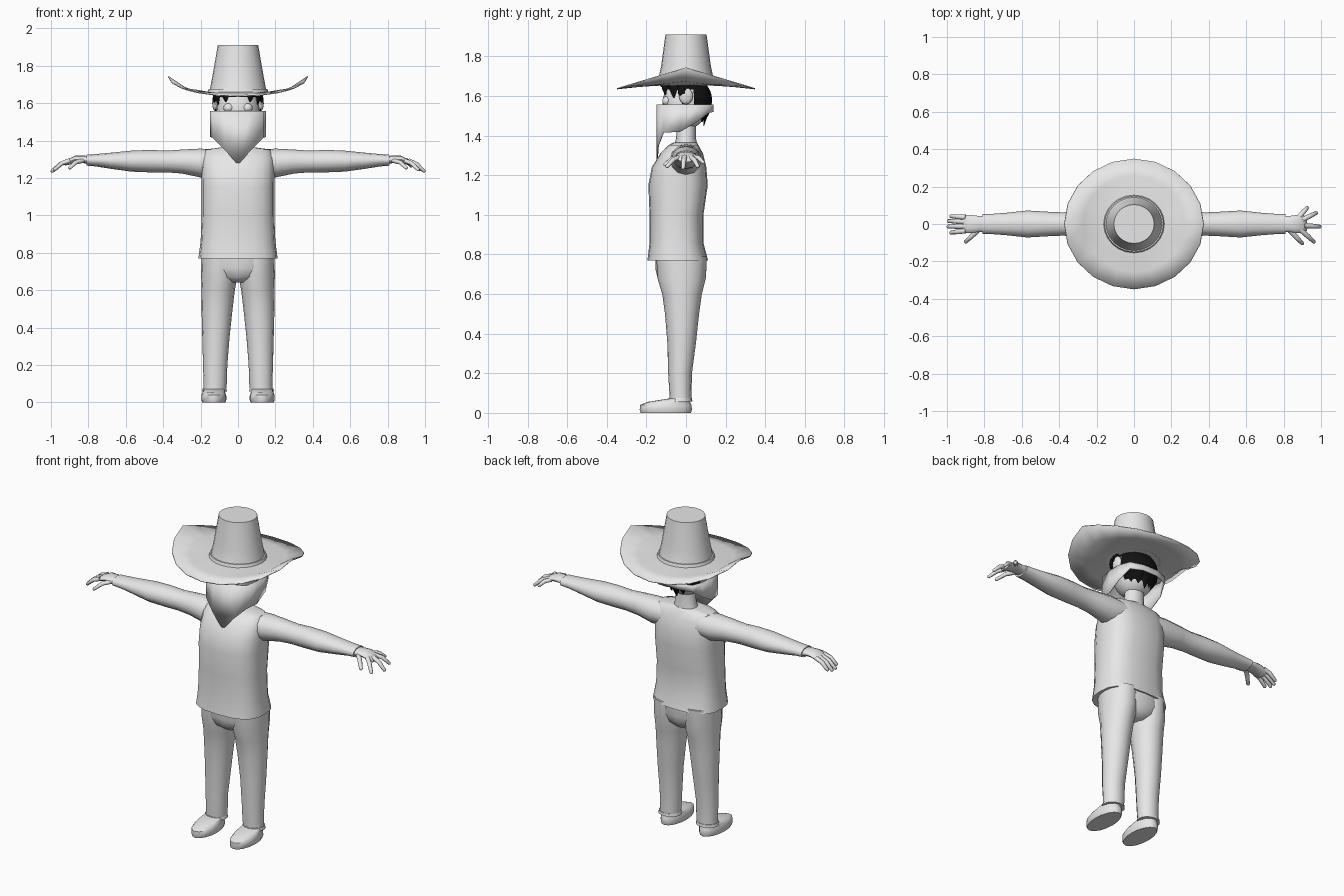
import bpy, bmesh, math
from mathutils import Vector as V

if "Cube" in bpy.data.objects:
    bpy.data.objects.remove(bpy.data.objects["Cube"])

def material(name, rgb):
    m = bpy.data.materials.new(name)
    m.diffuse_color = (*rgb, 1)
    m.use_nodes = True
    m.node_tree.nodes["Principled BSDF"].inputs["Base Color"].default_value = m.diffuse_color
    return m

grey = material("light grey", (0.8, 0.8, 0.8))
black = material("black", (0.006, 0.006, 0.006))

def finish(bm, name, mat=grey, smooth=40, recalc=True):
    if recalc:
        bmesh.ops.recalc_face_normals(bm, faces=bm.faces)
    me = bpy.data.meshes.new(name)
    bm.to_mesh(me)
    bm.free()
    ob = bpy.data.objects.new(name, me)
    bpy.context.collection.objects.link(ob)
    me.materials.append(mat)
    if smooth:
        bpy.ops.object.select_all(action='DESELECT')
        ob.select_set(True)
        bpy.context.view_layer.objects.active = ob
        bpy.ops.object.shade_smooth_by_angle(angle=math.radians(smooth))
    return ob

def loft(name, rings, segs=16, power=1.0, mat=grey, smooth=40, caps=True):
    """Skin over rings, each given as centre, half axis u, half axis v."""
    bm = bmesh.new()
    sp = lambda t: math.copysign(abs(t) ** power, t)
    loops = []
    for c, u, v in rings:
        angles = [2 * math.pi * i / segs for i in range(segs)]
        loops.append([bm.verts.new(V(c) + V(u) * sp(math.cos(a)) + V(v) * sp(math.sin(a)))
                      for a in angles])
    for a, b in zip(loops, loops[1:]):
        for i in range(segs):
            j = (i + 1) % segs
            bm.faces.new((a[i], a[j], b[j], b[i]))
    if caps:
        bm.faces.new(loops[0])
        bm.faces.new(loops[-1])
    return finish(bm, name, mat, smooth)

def upright(name, rows, **kw):
    """Rows of z, centre x, centre y, radius x, radius y."""
    return loft(name, [((x, y, z), (rx, 0, 0), (0, ry, 0)) for z, x, y, rx, ry in rows], **kw)

def tube(name, pts, radii, flat=1.0):
    """Tapered tube along a mostly level path."""
    rings = []
    for i, p in enumerate(pts):
        d = (V(pts[min(i + 1, len(pts) - 1)]) - V(pts[max(i - 1, 0)])).normalized()
        u = d.cross(V((0, 0, 1))).normalized()
        rings.append((p, u * radii[i], u.cross(d) * radii[i] * flat))
    return loft(name, rings, segs=8, smooth=60)

# Shirt, flared at the hem
upright("shirt", [(0.77, 0, -0.042, 0.212, 0.153), (0.86, 0, -0.048, 0.2, 0.136),
                  (1.0, 0, -0.048, 0.194, 0.136), (1.15, 0, -0.04, 0.194, 0.15),
                  (1.24, 0, -0.035, 0.195, 0.138), (1.31, 0, -0.022, 0.192, 0.108),
                  (1.352, 0, -0.012, 0.175, 0.075), (1.365, 0, -0.005, 0.08, 0.06)],
        segs=20, power=0.75, smooth=50)

# Trousers
upright("trouser_seat", [(0.64, 0, -0.02, 0.04, 0.08), (0.67, 0, -0.025, 0.12, 0.115),
                         (0.72, 0, -0.025, 0.18, 0.128), (0.80, 0, -0.025, 0.192, 0.128)],
        power=0.85, smooth=60)
leg = [(0.06, 0.125, -0.028, 0.06, 0.055), (0.1, 0.122, -0.028, 0.062, 0.056),
       (0.2, 0.122, -0.03, 0.065, 0.06), (0.35, 0.118, -0.022, 0.073, 0.072),
       (0.5, 0.112, -0.02, 0.083, 0.086), (0.6, 0.106, -0.02, 0.089, 0.1),
       (0.68, 0.1, -0.022, 0.097, 0.122), (0.79, 0.098, -0.022, 0.097, 0.128)]
shoe = [(0, 0.129, -0.102, 0.062, 0.127), (0.015, 0.129, -0.102, 0.067, 0.132),
        (0.04, 0.129, -0.102, 0.066, 0.13), (0.055, 0.129, -0.088, 0.06, 0.108),
        (0.072, 0.127, -0.035, 0.056, 0.055)]
cuff = [(0.058, 0.126, -0.028, 0.067, 0.06), (0.075, 0.126, -0.028, 0.063, 0.058)]

# Arm rows: x, centre z, radius y, radius z
arm = [(0.1, 1.28, 0.08, 0.07), (0.2, 1.28, 0.08, 0.077), (0.3, 1.288, 0.068, 0.064),
       (0.38, 1.288, 0.062, 0.058), (0.47, 1.29, 0.066, 0.06), (0.57, 1.29, 0.072, 0.056),
       (0.68, 1.292, 0.06, 0.043), (0.76, 1.295, 0.054, 0.033), (0.81, 1.295, 0.053, 0.029)]
palm = [(0.79, 1.295, 0.045, 0.022), (0.83, 1.3, 0.043, 0.02), (0.87, 1.3, 0.048, 0.019),
        (0.91, 1.285, 0.046, 0.016), (0.925, 1.277, 0.036, 0.01)]
# Finger rows: root x, root y, tip x, tip y, tip z
spread = [(0.88, 0.035, 0.93, 0.092, 1.26), (0.9, 0.022, 0.98, 0.062, 1.24),
          (0.91, -0.008, 1.0, -0.015, 1.232), (0.89, -0.03, 0.968, -0.1, 1.24),
          (0.83, -0.03, 0.905, -0.11, 1.25)]
closed = [(0.9, 0.036, 0.985, 0.042, 1.24), (0.9, 0.012, 0.998, 0.016, 1.232),
          (0.9, -0.012, 1.0, -0.014, 1.232), (0.9, -0.036, 0.985, -0.047, 1.24),
          (0.83, -0.03, 0.905, -0.1, 1.25)]

for side, s, fingers in (("right", 1, spread), ("left", -1, closed)):
    flip = lambda rows: [(z, s * x, y, rx, ry) for z, x, y, rx, ry in rows]
    upright(side + "_trouser_leg", flip(leg), smooth=60)
    upright(side + "_shoe", flip(shoe), smooth=50)
    upright(side + "_trouser_cuff", flip(cuff))
    for name, rows in (("_sleeve", arm), ("_palm", palm)):
        loft(side + name, [((s * x, 0, z), (0, ry, 0), (0, 0, rz)) for x, z, ry, rz in rows],
             segs=12, smooth=60)
    for k, (x0, y0, x1, y1, z1) in enumerate(fingers):
        root, tip = V((s * x0, y0, 1.293)), V((s * x1, y1, z1))
        mid = (root + tip) / 2 + V((0, 0, 0.012))
        tube(f"{side}_finger_{k + 1}", [root, mid, tip.lerp(mid, 0.1), tip],
             [0.014, 0.013, 0.01, 0.004], 0.9)

# Neck and head
upright("neck", [(1.33, 0, 0.0, 0.085, 0.062), (1.39, 0, 0.0, 0.06, 0.05),
                 (1.5, 0, 0.005, 0.055, 0.048)], segs=12)

def ball(name, loc, size, mat=grey, segs=20, rings=14, keep=None):
    bm = bmesh.new()
    bmesh.ops.create_uvsphere(bm, u_segments=segs, v_segments=rings, radius=1)
    for v in bm.verts:
        v.co = V([v.co[i] * size[i] + loc[i] for i in range(3)])
    if keep:
        gone = [f for f in bm.faces if not keep(f.calc_center_median())]
        bmesh.ops.delete(bm, geom=gone, context='FACES')
    return finish(bm, name, mat, 60, recalc=False)

ball("head", (0, -0.005, 1.56), (0.115, 0.115, 0.13))
ball("hair", (0, 0.0, 1.58), (0.134, 0.132, 0.125), black,
     keep=lambda c: c.z > 1.645 or (c.y > 0.025 and c.z > 1.49))
for s in (-1, 1):
    ball("eye", (s * 0.05, -0.098, 1.575), (0.028, 0.022, 0.024), segs=12, rings=8)
    ball("ear", (s * 0.122, 0.0, 1.6), (0.016, 0.035, 0.042), segs=12, rings=8)

# Pointed hair locks: root angle in degrees, tip z
for deg, tip in ((-90, 1.645), (-122, 1.605), (-58, 1.605), (-150, 1.59), (-30, 1.59),
                 (-172, 1.56), (-8, 1.56), (40, 1.48), (65, 1.47), (90, 1.45),
                 (115, 1.47), (140, 1.48)):
    a = math.radians(deg)
    out = V((math.cos(a), math.sin(a), 0))
    across = V((-out.y, out.x, 0))
    r = 0.09 if deg > 20 else 0.122
    top = 1.53 if deg > 20 else 1.67
    low = out * r + V((0, 0, tip))
    loft("hair_lock", [(out * 0.115 + V((0, 0, top)), across * 0.032, out * 0.014),
                       (out * (r + 0.006) + V((0, 0, (top + tip) / 2)), across * 0.022, out * 0.011),
                       (low, across * 0.002, out * 0.002)], segs=6, mat=black)

# Folded neckerchief over the face, hanging to a point in front: x, y, bottom z
half = [(0, -0.148, 1.27), (0.07, -0.142, 1.35), (0.135, -0.115, 1.415), (0.15, -0.03, 1.42),
        (0.15, 0.05, 1.465), (0.125, 0.115, 1.515), (0.05, 0.14, 1.52)]
loop = half + [(-x, y, z) for x, y, z in reversed(half[1:])]
bm = bmesh.new()
pairs = [(bm.verts.new((x, y, z)), bm.verts.new((x, y, 1.557))) for x, y, z in loop]
for (a, b), (c, d) in zip(pairs, pairs[1:] + pairs[:1]):
    bm.faces.new((a, c, d, b))
cloth = finish(bm, "neckerchief", smooth=15)
cloth.modifiers.new("thickness", 'SOLIDIFY').thickness = 0.005

# Hat: brim curled up at the sides, tapered crown, narrow band
N = 20
bm = bmesh.new()
brim = []
for r, lift, base in ((0.12, 0, 1.662), (0.155, 0.0, 1.66), (0.265, 0.03, 1.65), (0.36, 0.105, 1.64)):
    row = []
    for i in range(N):
        a = 2 * math.pi * (i + 0.0) / N
        x, y = r * 1.03 * math.cos(a), r * 0.97 * math.sin(a)
        row.append(bm.verts.new((x, y, base + lift * (1 - abs(math.sin(a))))))
    brim.append(row)
for p, q in zip(brim, brim[1:]):
    for i in range(N):
        j = (i + 1) % N
        bm.faces.new((p[i], q[i], q[j], p[j]))
hat_brim = finish(bm, "hat_brim", smooth=30, recalc=False)
hat_brim.modifiers.new("thickness", 'SOLIDIFY').thickness = 0.006
upright("hat_crown", [(1.655, 0, 0, 0.155, 0.15), (1.685, 0, 0, 0.148, 0.14),
                      (1.75, 0, 0, 0.136, 0.126), (1.91, 0, 0, 0.108, 0.104)], segs=24)
upright("hat_band", [(1.655, 0, 0, 0.164, 0.156), (1.677, 0, 0, 0.157, 0.149)], segs=24)
